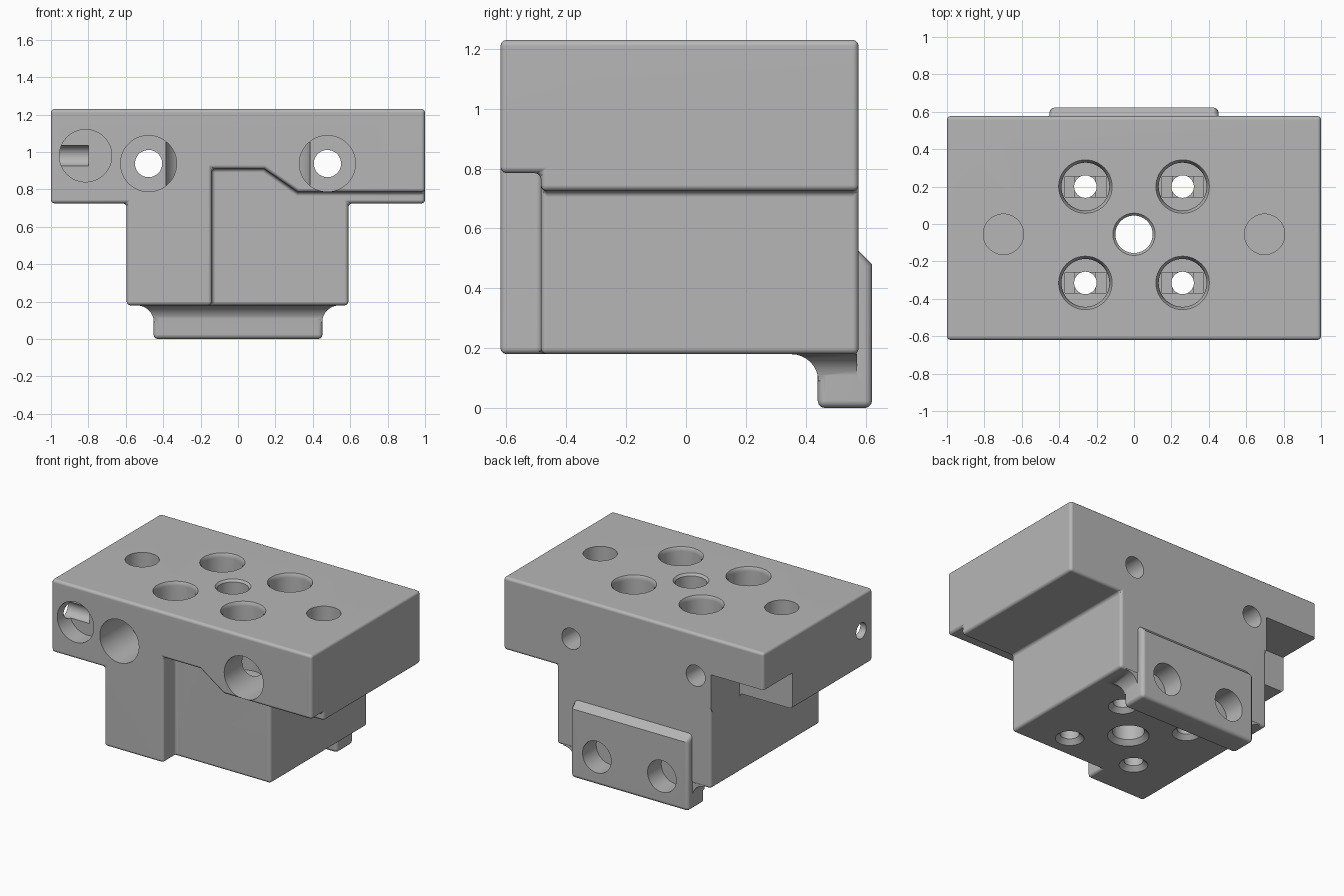
import bpy, bmesh, math
from mathutils import Vector

old = bpy.data.objects.get("Cube")
if old:
    bpy.data.objects.remove(old, do_unlink=True)

grey = bpy.data.materials.new("machined_grey")
grey.use_nodes = True
grey.diffuse_color = (0.47, 0.47, 0.47, 1)
grey.node_tree.nodes["Principled BSDF"].inputs["Base Color"].default_value = (0.47, 0.47, 0.47, 1)


def finish(bm, name):
    bmesh.ops.recalc_face_normals(bm, faces=bm.faces[:])
    mesh = bpy.data.meshes.new(name)
    bm.to_mesh(mesh)
    bm.free()
    mesh.materials.append(grey)
    ob = bpy.data.objects.new(name, mesh)
    bpy.context.collection.objects.link(ob)
    return ob


def loft(name, rings):
    """Skin a stack of equal rings and cap both ends."""
    bm = bmesh.new()
    rows = [[bm.verts.new(p) for p in ring] for ring in rings]
    n = len(rows[0])
    for a, b in zip(rows, rows[1:]):
        for i in range(n):
            j = (i + 1) % n
            bm.faces.new((a[i], a[j], b[j], b[i]))
    bm.faces.new(rows[0])
    bm.faces.new(rows[-1])
    return finish(bm, name)


def prism(name, pts, axis, lo, hi):
    """Extrude a profile (other coordinate, z) along x or y."""
    def place(p, t):
        return (p[0], t, p[1]) if axis == "y" else (t, p[0], p[1])
    return loft(name, [[place(p, t) for p in pts] for t in (lo, hi)])


def box(name, x, y, z):
    return prism(name, [(x[0], z[0]), (x[1], z[0]), (x[1], z[1]), (x[0], z[1])], "y", *y)


def drill(name, start, direction, profile):
    """Turned cutter: profile is (depth, radius) along the direction."""
    d = Vector(direction)
    u = d.orthogonal().normalized()
    v = d.cross(u)
    steps = [2 * math.pi * i / 48 for i in range(48)]
    return loft(name, [[Vector(start) + d * t + (u * math.cos(a) + v * math.sin(a)) * r
                        for a in steps] for t, r in profile])


def apply_mod(ob, mod):
    bpy.ops.object.select_all(action="DESELECT")
    bpy.context.view_layer.objects.active = ob
    ob.select_set(True)
    bpy.ops.object.modifier_apply(modifier=mod.name)


def combine(ob, other, operation="DIFFERENCE"):
    mod = ob.modifiers.new("bool", "BOOLEAN")
    mod.operation = operation
    mod.solver = "EXACT"
    mod.object = other
    apply_mod(ob, mod)
    bpy.data.objects.remove(other, do_unlink=True)


def round_edges(ob, width):
    mod = ob.modifiers.new("round", "BEVEL")
    mod.width = width
    mod.segments = 3
    mod.limit_method = "ANGLE"
    mod.angle_limit = math.radians(50)
    apply_mod(ob, mod)


FRONT, BACK, TOP, BASE = -0.62, 0.577, 1.23, 0.18
DOWN, UP, INWARD, FORWARD = (0, 0, -1), (0, 0, 1), (0, 1, 0), (0, -1, 0)

# T-shaped body with stepped front recess
body = prism("carriage_block", [(-0.595, BASE), (0.59, BASE), (0.59, 0.725), (1, 0.725),
                                (1, TOP), (-1, TOP), (-1, 0.725), (-0.595, 0.725)],
             "y", FRONT, BACK)
recess = prism("recess_cutter", [(-0.14, 0), (-0.14, 0.91), (0.14, 0.91), (0.32, 0.785),
                                 (1.2, 0.785), (1.2, 0)], "y", -0.8, -0.485)
combine(body, recess)
round_edges(body, 0.02)

# Notch under the right wing at the back
combine(body, box("notch_cutter", (-1.2, -0.595), (0.26, 0.8), (0.6, 0.975)))

# Rear clamp tab and the concave flare joining it to the base
flare = 0.09
rings = []
for i in range(9):
    a = math.pi / 2 * i / 8
    o, z = flare * (1 - math.cos(a)), BASE - flare + flare * math.sin(a)
    rings.append([(-0.44 - o, 0.45 - o, z), (0.44 + o, 0.45 - o, z),
                  (0.44 + o, 0.572, z), (-0.44 - o, 0.572, z)])
    rings[-1] = [(x * 0.45 / 0.44, y - 0.008, z) if y < 0.5 else (x * 0.45 / 0.44, y, z)
                 for x, y, z in rings[-1]]
rings.append([(x, y, z + 0.02) for x, y, z in rings[-1]])
tab = prism("rear_tab", [(0.44, 0), (0.622, 0), (0.622, 0.48), (0.567, 0.535), (0.44, 0.535)],
            "x", -0.452, 0.452)
round_edges(tab, 0.025)
combine(body, tab, "UNION")
combine(body, loft("tab_flare", rings), "UNION")

# Four vertical bolt holes: counterbore, stepped floor slot, through hole, base chamfer
floor = 0.76
for x in (-0.26, 0.26):
    for y in (-0.315, 0.2):
        combine(body, drill("counterbore", (x, y, TOP), DOWN,
                            [(-0.02, 0.143), (0, 0.143), (0.025, 0.128), (TOP - floor, 0.128)]))
        for half, depth in ((0.11, 0.02), (0.055, 0.04)):
            combine(body, box("floor_slot", (x - half, x + half), (y - 0.055, y + 0.055),
                              (floor - depth, floor + 0.05)))
        combine(body, drill("bolt_hole", (x, y, BASE), UP,
                            [(-0.02, 0.09), (0, 0.09), (0.03, 0.06), (0.62, 0.06)]))

# Central through hole, chamfered at both ends
length = TOP - BASE
combine(body, drill("centre_hole", (0, -0.055, TOP), DOWN,
                    [(-0.02, 0.113), (0, 0.113), (0.015, 0.1), (length - 0.03, 0.1),
                     (length, 0.13), (length + 0.02, 0.13)]))

# Dowel holes, front clamp bolt holes and rear tab sockets
for side in (-1, 1):
    combine(body, drill("dowel_hole", (side * 0.698, -0.055, TOP), DOWN,
                        [(-0.02, 0.108), (0.25, 0.108)]))
    combine(body, drill("front_bolt_hole", (side * 0.478, FRONT, 0.938), INWARD,
                        [(-0.02, 0.15), (0.33, 0.15)]))
    combine(body, drill("front_bolt_shaft", (side * 0.478, FRONT, 0.938), INWARD,
                        [(0.2, 0.073), (1.3, 0.073)]))
    combine(body, drill("tab_socket", (side * 0.25, 0.622, 0.195), FORWARD,
                        [(-0.02, 0.11), (0.15, 0.11)]))

# Front pocket with a small side port
combine(body, drill("front_pocket", (-0.815, FRONT, 0.98), INWARD, [(-0.02, 0.14), (0.13, 0.14)]))
combine(body, drill("side_port", (-1.02, -0.495, 0.98), (1, 0, 0), [(0, 0.055), (0.22, 0.055)]))

# Smooth the rounded edges and bores, keep the faces flat
bpy.ops.object.select_all(action="DESELECT")
bpy.context.view_layer.objects.active = body
body.select_set(True)
bpy.ops.object.shade_smooth_by_angle(angle=math.radians(35))
weighted = body.modifiers.new("flat_faces", "WEIGHTED_NORMAL")
weighted.keep_sharp = True
